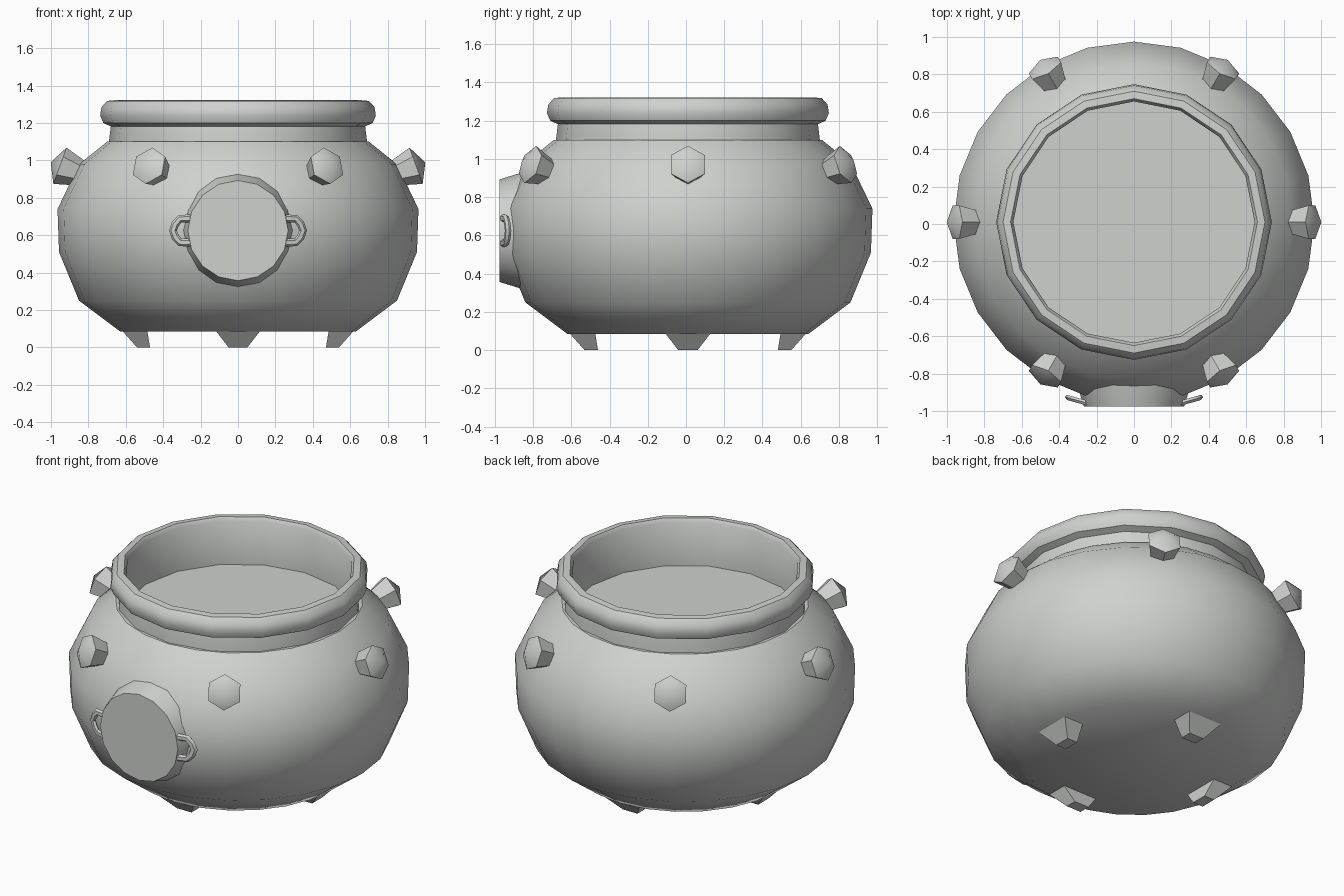
import bpy, bmesh, math
from mathutils import Matrix, Vector

cube = bpy.data.objects.get("Cube")
if cube:
    bpy.data.objects.remove(cube, do_unlink=True)

CY = 0.01          # pot axis in y
MID = 0.625        # height of the belly centre

grey = bpy.data.materials.new("pale_grey")
grey.use_nodes = True
COLOUR = (0.62, 0.64, 0.62, 1)
grey.diffuse_color = COLOUR
grey.node_tree.nodes["Principled BSDF"].inputs["Base Color"].default_value = COLOUR


def add_object(name, bm, matrix=Matrix()):
    """Turn a bmesh into a smooth-by-angle object."""
    bmesh.ops.recalc_face_normals(bm, faces=bm.faces)
    bm.transform(matrix)
    mesh = bpy.data.meshes.new(name)
    bm.to_mesh(mesh)
    bm.free()
    mesh.materials.append(grey)
    obj = bpy.data.objects.new(name, mesh)
    bpy.context.collection.objects.link(obj)
    bpy.ops.object.select_all(action="DESELECT")
    obj.select_set(True)
    bpy.context.view_layer.objects.active = obj
    bpy.ops.object.shade_smooth_by_angle(angle=math.radians(38))
    return obj


def lathe(name, profile, sides, matrix, cap_start=False, cap_end=False):
    """Spin a (radius, height) profile about z; radius 0 makes a point."""
    bm = bmesh.new()
    rings = []
    for r, z in profile:
        if r == 0:
            rings.append([bm.verts.new((0, 0, z))] * sides)
        else:
            rings.append([bm.verts.new((r * math.cos(math.tau * i / sides),
                                        r * math.sin(math.tau * i / sides), z))
                          for i in range(sides)])
    for a, b in zip(rings, rings[1:]):
        for i in range(sides):
            j = (i + 1) % sides
            corners = list(dict.fromkeys((a[i], a[j], b[j], b[i])))
            bm.faces.new(corners)
    if cap_start:
        bm.faces.new(rings[0])
    if cap_end:
        bm.faces.new(rings[-1])
    return add_object(name, bm, matrix)


axis = Matrix.Translation((0, CY, 0))

# Round belly with a flat underside
lathe("pot_body", [(0.63, 0.085), (0.85, 0.25), (0.957, 0.51), (0.965, 0.74),
                   (0.85, 0.98), (0.70, 1.10), (0.66, 1.10)], 24, axis, cap_start=True)

# Neck, rolled rim, inner wall and inner floor
lathe("neck_and_rim", [(0.645, 1.03), (0.645, 1.30), (0.66, 1.322), (0.70, 1.318),
                       (0.73, 1.285), (0.737, 1.24), (0.72, 1.20), (0.68, 1.182),
                       (0.69, 1.10), (0.69, 1.05)], 16, axis, cap_start=True)

# Hexagonal studs pointing out from the belly centre
tilt = math.radians(20)
for k in range(6):
    turn = Matrix.Rotation(k * math.pi / 3, 4, "Z")
    place = (Matrix.Translation((0, CY, MID)) @ turn
             @ Matrix.Rotation(math.pi / 2 - tilt, 4, "Y")
             @ Matrix.Translation((0, 0, 1.013)))
    lathe(f"stud_{k + 1}", [(0.06, -0.15), (0.103, 0), (0, 0.053)], 6, place, cap_start=True)

# Four tapered feet
for k in range(4):
    bm = bmesh.new()
    low = [bm.verts.new(p) for p in ((0.47, -0.05, 0), (0.54, -0.05, 0),
                                     (0.54, 0.05, 0), (0.47, 0.05, 0))]
    high = [bm.verts.new(p) for p in ((0.485, -0.12, 0.09), (0.62, -0.12, 0.09),
                                      (0.62, 0.12, 0.09), (0.485, 0.12, 0.09))]
    bm.faces.new(low)
    bm.faces.new(high)
    for i in range(4):
        j = (i + 1) % 4
        bm.faces.new((low[i], low[j], high[j], high[i]))
    add_object(f"foot_{k + 1}", bm, axis @ Matrix.Rotation(k * math.pi / 2, 4, "Z"))

# Round plug on the front
facing = Matrix.Translation((0, 0, MID)) @ Matrix.Rotation(math.pi / 2, 4, "X")
lathe("front_plug", [(0.31, 0.83), (0.296, 0.885), (0.268, 0.975)], 16, facing, cap_end=True)

# Small loop handle on each side of the plug
LOOP = ((0.25, 0.065), (0.31, 0.063), (0.335, 0.035), (0.348, 0),
        (0.335, -0.035), (0.31, -0.063), (0.25, -0.065))
for side, label in ((1, "left"), (-1, "right")):
    bm = bmesh.new()
    rings = []
    for n, (x, z) in enumerate(LOOP):
        before, after = Vector(LOOP[max(n - 1, 0)]), Vector(LOOP[min(n + 1, len(LOOP) - 1)])
        along = (after - before).normalized()
        out = Vector((-along.y, along.x))
        ring = []
        for i in range(6):
            a = math.tau * i / 6
            p = Vector((x, z)) + out * 0.021 * math.cos(a)
            y = -0.952 + 0.28 * (p.x - 0.27) + 0.016 * math.sin(a)
            ring.append(bm.verts.new((side * p.x, y, MID + p.y)))
        rings.append(ring)
    for a, b in zip(rings, rings[1:]):
        for i in range(6):
            j = (i + 1) % 6
            bm.faces.new((a[i], a[j], b[j], b[i]))
    bm.faces.new(rings[0])
    bm.faces.new(rings[-1])
    add_object(f"plug_handle_{label}", bm)
